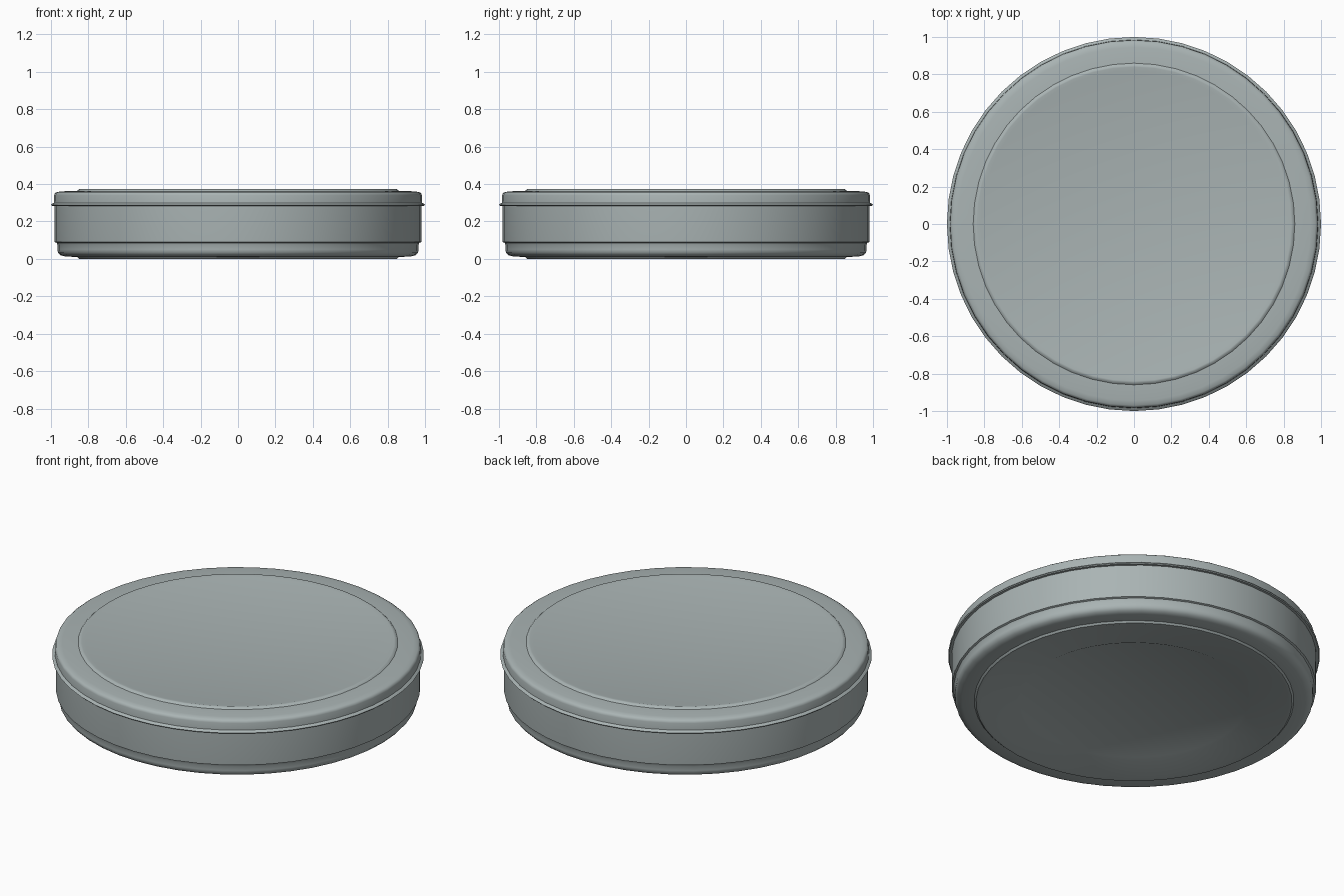
import bpy, bmesh
from math import cos, sin, tau, radians

if "Cube" in bpy.data.objects:
    bpy.data.objects.remove(bpy.data.objects["Cube"], do_unlink=True)

SIDES = 48

metal = bpy.data.materials.new("grey_metal")
colour = (0.40, 0.455, 0.455, 1)
metal.diffuse_color = colour
metal.use_nodes = True
metal.node_tree.nodes["Principled BSDF"].inputs["Base Color"].default_value = colour


def lathe(name, profile):
    """Turn a radius/height profile around the z axis; zero radius makes a pole."""
    bm = bmesh.new()
    rings = []
    for r, z in profile:
        count = SIDES if r else 1
        rings.append([bm.verts.new((r * cos(tau * i / SIDES), r * sin(tau * i / SIDES), z))
                      for i in range(count)])
    for a, b in zip(rings, rings[1:]):
        for i in range(SIDES):
            j = (i + 1) % SIDES
            quad = [a[i % len(a)], a[j % len(a)], b[j % len(b)], b[i % len(b)]]
            bm.faces.new(list(dict.fromkeys(quad)))
    bmesh.ops.recalc_face_normals(bm, faces=bm.faces)
    mesh = bpy.data.meshes.new(name)
    bm.to_mesh(mesh)
    bm.free()
    mesh.materials.append(metal)
    obj = bpy.data.objects.new(name, mesh)
    bpy.context.collection.objects.link(obj)
    bpy.ops.object.select_all(action="DESELECT")
    obj.select_set(True)
    bpy.context.view_layer.objects.active = obj
    bpy.ops.object.shade_smooth_by_angle(angle=radians(40))
    return obj


# Tin body: recessed base disc, foot ring, narrow lower band, wide upper wall
lathe("tin_body", [
    (0, 0.012), (0.615, 0.012), (0.63, 0.005), (0.82, 0.005), (0.835, 0),
    (0.85, 0), (0.86, 0.01), (0.925, 0.013), (0.95, 0.02), (0.963, 0.035),
    (0.965, 0.05), (0.965, 0.075), (0.97, 0.086), (0.98, 0.09), (0.981, 0.1),
    (0.981, 0.3), (0, 0.3)])

# Lid: rolled lower bead, short wall, rounded shoulder, raised lip and flat panel
lathe("tin_lid", [
    (0.981, 0.284), (0.995, 0.284), (1.0, 0.289), (0.995, 0.294), (0.985, 0.3),
    (0.983, 0.34), (0.98, 0.35), (0.97, 0.357), (0.945, 0.361), (0.86, 0.364),
    (0.85, 0.373), (0.84, 0.374), (0.82, 0.369), (0, 0.369)])
